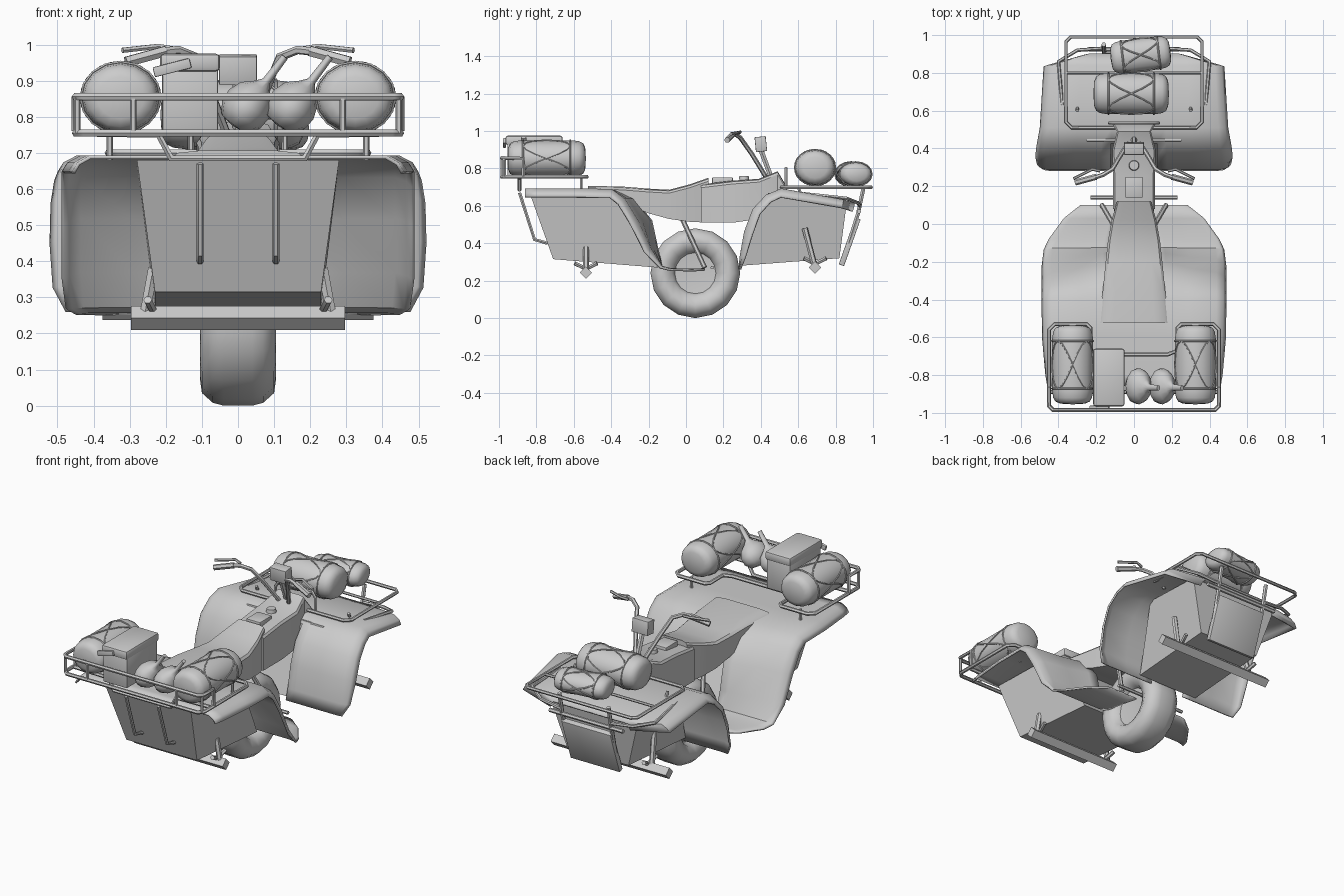
import bpy, bmesh, math
from mathutils import Vector, Matrix, Euler

if "Cube" in bpy.data.objects:
    bpy.data.objects.remove(bpy.data.objects["Cube"])

grey = bpy.data.materials.new("plain_grey")
grey.use_nodes = True
grey.diffuse_color = (0.6, 0.6, 0.6, 1)
grey.node_tree.nodes["Principled BSDF"].inputs["Base Color"].default_value = (0.6, 0.6, 0.6, 1)


def add(name, mesh, angle=35):
    mesh.materials.clear()
    mesh.materials.append(grey)
    mesh.shade_smooth()
    mesh.set_sharp_from_angle(angle=math.radians(angle))
    ob = bpy.data.objects.new(name, mesh)
    bpy.context.scene.collection.objects.link(ob)
    return ob


def finish(name, bm, angle=35):
    bmesh.ops.recalc_face_normals(bm, faces=bm.faces)
    mesh = bpy.data.meshes.new(name)
    bm.to_mesh(mesh)
    bm.free()
    return add(name, mesh, angle)


def loft(name, rings, angle=35):
    """Skin closed rings of points and cap both ends."""
    bm = bmesh.new()
    vs = [[bm.verts.new(p) for p in ring] for ring in rings]
    n = len(vs[0])
    for a, b in zip(vs, vs[1:]):
        for i in range(n):
            bm.faces.new((a[i], a[(i + 1) % n], b[(i + 1) % n], b[i]))
    bm.faces.new(vs[0])
    bm.faces.new(vs[-1])
    return finish(name, bm, angle)


def lathe(name, profile, segs, loc, rot=(0, 0, 0), scale=(1, 1, 1), angle=35):
    """Revolve (radius, height) points around local z."""
    bm = bmesh.new()
    vs = [bm.verts.new((r, 0, h)) for r, h in profile]
    edges = [bm.edges.new(pair) for pair in zip(vs, vs[1:])]
    bmesh.ops.spin(bm, geom=vs + edges, cent=(0, 0, 0), axis=(0, 0, 1),
                   angle=math.tau, steps=segs, use_duplicate=False)
    bmesh.ops.remove_doubles(bm, verts=bm.verts, dist=0.0005)
    bm.transform(Matrix.LocRotScale(Vector(loc), Euler(rot), Vector(scale)))
    return finish(name, bm, angle)


def box(name, lo, hi, rot=(0, 0, 0), bevel=0.003):
    lo, hi = Vector(lo), Vector(hi)
    bm = bmesh.new()
    bmesh.ops.create_cube(bm, size=1)
    bm.transform(Matrix.Diagonal((hi - lo).to_4d()))
    bmesh.ops.bevel(bm, geom=bm.edges[:], offset=bevel, segments=2, affect='EDGES', profile=0.5)
    bm.transform(Matrix.LocRotScale((lo + hi) / 2, Euler(rot), None))
    return finish(name, bm)


def tube(name, points, r=0.01, closed=False):
    cu = bpy.data.curves.new(name, 'CURVE')
    cu.dimensions = '3D'
    cu.bevel_depth = r
    cu.bevel_resolution = 1
    cu.use_fill_caps = True
    sp = cu.splines.new('POLY')
    sp.points.add(len(points) - 1)
    for p, co in zip(sp.points, points):
        p.co = (*co, 1)
    sp.use_cyclic_u = closed
    tmp = bpy.data.objects.new(name + "_path", cu)
    mesh = bpy.data.meshes.new_from_object(tmp)
    bpy.data.objects.remove(tmp)
    return add(name, mesh, 50)


def both(name, points, r):
    for side, s in (("left", 1), ("right", -1)):
        tube(side + "_" + name, [(s * x, y, z) for x, y, z in points], r)


def clamp(v):
    return min(1, max(0, v))


def fender(name, rows, bulge):
    """Sheet following (y, z, half width) rows: turned-down edges, flap swelling toward the body."""
    half = [(0.24, 0, 1), (0.34, 0, 0.8), (0.6, 0, 0.3), (0.9, 0, 0), (0.97, 0.018, 0), (1, 0.042, 0)]
    cols = [(-f, d, k) for f, d, k in reversed(half)] + half
    bm = bmesh.new()
    grid = []
    for i, (y, z, w) in enumerate(rows):
        a, b = rows[max(i - 1, 0)], rows[min(i + 1, len(rows) - 1)]
        t = Vector((b[0] - a[0], b[1] - a[1])).normalized()
        t *= clamp((z - 0.24) / 0.15)  # edges flatten out near the bottom
        swell = bulge * clamp((z - 0.27) / 0.2) * clamp((0.69 - z) / 0.08)
        grid.append([bm.verts.new((f * w, y + t.y * d + swell * k, z - t.x * d)) for f, d, k in cols])
    for i in range(len(rows) - 1):
        low = min(rows[i][1], rows[i + 1][1]) < 0.6
        for j in range(len(cols) - 1):
            if low and j == len(half) - 1 and rows[i][0] < 0.5:
                continue  # opening for the wheel
            bm.faces.new((grid[i][j], grid[i][j + 1], grid[i + 1][j + 1], grid[i + 1][j]))
    ob = finish(name, bm, 40)
    mod = ob.modifiers.new("thickness", 'SOLIDIFY')
    mod.thickness = 0.01
    mod.offset = 0


# Fenders and the two hulls beneath them
fender("rear_fender", [(-0.86, 0.688, 0.455), (-0.8, 0.688, 0.465), (-0.6, 0.688, 0.483),
                       (-0.40, 0.686, 0.485), (-0.33, 0.635, 0.485), (-0.26, 0.52, 0.485),
                       (-0.19, 0.37, 0.485), (-0.13, 0.275, 0.475), (-0.08, 0.262, 0.45),
                       (0.03, 0.26, 0.37), (0.1, 0.262, 0.28)], 0.075)
fender("front_fender", [(0.285, 0.26, 0.475), (0.292, 0.33, 0.51), (0.315, 0.46, 0.518),
                        (0.36, 0.58, 0.515), (0.43, 0.655, 0.505), (0.51, 0.688, 0.495),
                        (0.84, 0.63, 0.475), (0.90, 0.61, 0.26)], 0)


def quad_ring(w0, w1, z0, z1, y0, y1):
    return [(-w0, y0, z0), (w0, y0, z0), (w1, y1, z1), (-w1, y1, z1)]


loft("rear_hull", [quad_ring(0.28, 0.28, 0.68, 0.67, -0.84, -0.375),
                   quad_ring(0.23, 0.23, 0.315, 0.27, -0.71, -0.15)])
loft("front_hull", [quad_ring(0.25, 0.29, 0.67, 0.62, 0.44, 0.86),
                    quad_ring(0.2, 0.2, 0.28, 0.32, 0.29, 0.82)])
box("front_plate", (-0.16, 0.86, 0.275), (0.16, 0.89, 0.54), rot=(-0.34, 0, 0))


# Seat and tank
def body(name, sections):
    loft(name, [[(-w, y, b), (w, y, b), (w, y, t - 0.018), (w * 0.92, y, t - 0.006), (w * 0.6, y, t),
                 (-w * 0.6, y, t), (-w * 0.92, y, t - 0.006), (-w, y, t - 0.018)]
                for y, w, b, t in sections])


body("seat", [(-0.525, 0.182, 0.66, 0.706), (-0.35, 0.165, 0.62, 0.704), (-0.2, 0.15, 0.56, 0.692),
              (-0.09, 0.138, 0.53, 0.686), (0.02, 0.118, 0.515, 0.715), (0.12, 0.09, 0.51, 0.75)])
body("tank", [(0.08, 0.11, 0.51, 0.715), (0.25, 0.11, 0.51, 0.735), (0.39, 0.115, 0.53, 0.745),
              (0.49, 0.09, 0.6, 0.785), (0.54, 0.12, 0.62, 0.70)])
box("tank_panel", (-0.045, 0.14, 0.715), (0.045, 0.25, 0.752))
lathe("fuel_cap", [(0, 0.02), (0.025, 0.02), (0.028, 0), (0, 0)], 12, (0, 0.31, 0.74))
both("leg_strut", [(0.1, -0.02, 0.53), (0.17, 0.1, 0.27)], 0.013)
tube("foot_peg_bar", [(-0.23, 0.14, 0.27), (0.23, 0.14, 0.27)], 0.01)

# Wheel
tyre = [(0, 0.04), (0.11, 0.05), (0.125, 0.085), (0.17, 0.105), (0.205, 0.1), (0.232, 0.07), (0.24, 0.04)]
lathe("wheel", tyre + [(r, -h) for r, h in reversed(tyre)], 16, (0, 0.05, 0.24), (0, math.pi / 2, 0), angle=45)

# Steering
both("handlebar", [(0.03, 0.43, 0.75), (0.08, 0.35, 0.88), (0.115, 0.29, 0.965), (0.165, 0.26, 0.985),
                   (0.21, 0.245, 0.98)], 0.012)
both("grip", [(0.2, 0.25, 0.982), (0.31, 0.22, 0.952)], 0.016)
both("brake_lever", [(0.18, 0.28, 0.988), (0.22, 0.29, 0.995), (0.32, 0.24, 0.984)], 0.008)
tube("steering_stem", [(0, 0.46, 0.74), (0, 0.40, 0.9)], 0.015)
box("instrument_box", (-0.052, 0.37, 0.89), (0.052, 0.43, 0.97), rot=(0.1, 0, 0))

# Low bumper bars, square and set on edge
for end, y, z, w, top in (("rear", -0.535, 0.243, 0.297, (0.235, -0.535, 0.38)),
                          ("front", 0.69, 0.27, 0.375, (0.24, 0.635, 0.48))):
    d = 0.033
    loft(end + "_step_bar", [[(x, y - d, z), (x, y, z + d), (x, y + d, z), (x, y, z - d)] for x in (-w, w)])
    both(end + "_step_strut", [(0.26, y, z), top], 0.016)
    both(end + "_step_brace", [(0.25, y - 0.06, z + 0.05), (0.235, y, z + 0.02), (0.25, y + 0.06, z + 0.05)], 0.012)

# Rear rack
half = [(0.18, -0.69), (0.23, -0.67), (0.23, -0.55), (0.25, -0.53), (0.42, -0.53), (0.45, -0.56),
        (0.45, -0.96), (0.425, -0.985)]
ring = [(x, y, 0.755) for x, y in half]
tube("rear_rack_base", ring + [(-x, y, z) for x, y, z in reversed(ring)], 0.011, True)
tube("rear_rack_rail", [(-0.45, -0.87, 0.76), (-0.45, -0.87, 0.855), (-0.45, -0.965, 0.855), (-0.43, -0.985, 0.855),
                        (0.43, -0.985, 0.855), (0.45, -0.965, 0.855), (0.45, -0.87, 0.855), (0.45, -0.87, 0.76)], 0.011)
both("rear_rack_post", [(0.29, -0.985, 0.755), (0.29, -0.985, 0.855)], 0.009)
both("rear_rack_corner_post", [(0.445, -0.97, 0.755), (0.445, -0.97, 0.855)], 0.009)
both("rear_rack_leg", [(0.355, -0.56, 0.68), (0.355, -0.56, 0.755)], 0.009)
tube("rear_rack_cradle", [(-0.44, -0.89, 0.755), (-0.22, -0.89, 0.75), (-0.185, -0.89, 0.685), (0.185, -0.89, 0.685),
                          (0.22, -0.89, 0.75), (0.44, -0.89, 0.755)], 0.011)
both("tail_bar", [(0.105, -0.89, 0.67), (0.105, -0.81, 0.42), (0.105, -0.74, 0.4)], 0.01)

# Front rack and cage
half = [(0.27, 0.51), (0.33, 0.51), (0.36, 0.54), (0.36, 0.965), (0.335, 0.99)]
ring = [(x, y, 0.70) for x, y in half]
tube("front_rack_base", ring + [(-x, y, z) for x, y, z in reversed(ring)], 0.01, True)
tube("front_rack_slat", [(-0.36, 0.8, 0.70), (0.36, 0.8, 0.70)], 0.008)
tube("front_rack_backstop", [(-0.13, 0.535, 0.70), (-0.13, 0.535, 0.77), (-0.11, 0.535, 0.8), (0.11, 0.535, 0.8),
                             (0.13, 0.535, 0.77), (0.13, 0.535, 0.70)], 0.009)
both("front_cage_bar", [(0.16, 0.95, 0.70), (0.16, 0.92, 0.56), (0.15, 0.87, 0.4)], 0.012)
both("front_side_bar", [(0.38, 0.63, 0.665), (0.4, 0.86, 0.64), (0.3, 0.92, 0.615), (0.16, 0.93, 0.6)], 0.01)
tube("front_cross_bar", [(-0.24, 0.925, 0.57), (0.24, 0.925, 0.57)], 0.012)
both("front_rack_leg", [(0.3, 0.62, 0.65), (0.3, 0.6, 0.70)], 0.009)


# Luggage rolls with straps and crossed cords; local z runs along the roll
def roll(name, loc, rot, length, rx, ry):
    h = length / 2
    end = [(0, h), (0.6, h - 0.004), (0.84, h - 0.015), (0.95, h - 0.035), (1, h - 0.07)]
    lathe(name, end + [(r, -z) for r, z in reversed(end)], 16, loc, rot, (rx, ry, 1), 50)
    m = Matrix.LocRotScale(Vector(loc), Euler(rot), None)

    def on_surface(a, z):
        return m @ Vector((1.01 * rx * math.cos(a), 1.01 * ry * math.sin(a), z))
    for k, z in enumerate((-0.3 * length, 0.3 * length)):
        tube(name + "_strap_%d" % k, [on_surface(math.tau * i / 16, z) for i in range(16)], 0.005, True)
    for k, s in enumerate((1, -1)):
        tube(name + "_cord_%d" % k, [on_surface(math.tau * i / 24, s * 0.3 * length * math.sin(math.tau * i / 12))
                                     for i in range(24)], 0.004, True)


q = math.pi / 2
for side, s in (("left", 1), ("right", -1)):
    roll(side + "_rear_bag", (s * 0.325, -0.745, 0.853), (q, 0, 0), 0.42, 0.108, 0.097)
roll("front_large_bag", (-0.015, 0.69, 0.805), (0, q, 0), 0.4, 0.095, 0.108)
roll("front_small_bag", (0.035, 0.895, 0.77), (0, q, 0.12), 0.32, 0.064, 0.087)

# Cargo box with lid and handle
box("cargo_box", (-0.21, -0.955, 0.755), (-0.055, -0.67, 0.94), bevel=0.006)
box("cargo_lid", (-0.216, -0.965, 0.925), (-0.05, -0.66, 0.975), bevel=0.012)
box("cargo_handle", (-0.235, -0.978, 0.922), (-0.13, -0.962, 0.95), rot=(0, -0.25, 0))

# Two flasks leaning to one side
flask = [(0, -0.075), (0.045, -0.068), (0.066, -0.035), (0.068, 0), (0.055, 0.035), (0.028, 0.06),
         (0.012, 0.08), (0.01, 0.165), (0, 0.165)]
for i, (x, y) in enumerate(((0.03, -0.86), (0.155, -0.86))):
    lathe("flask_%d" % i, flask, 12, (x, y, 0.835), (0.05, 0.65, 0), (1, 1.4, 1), 50)
